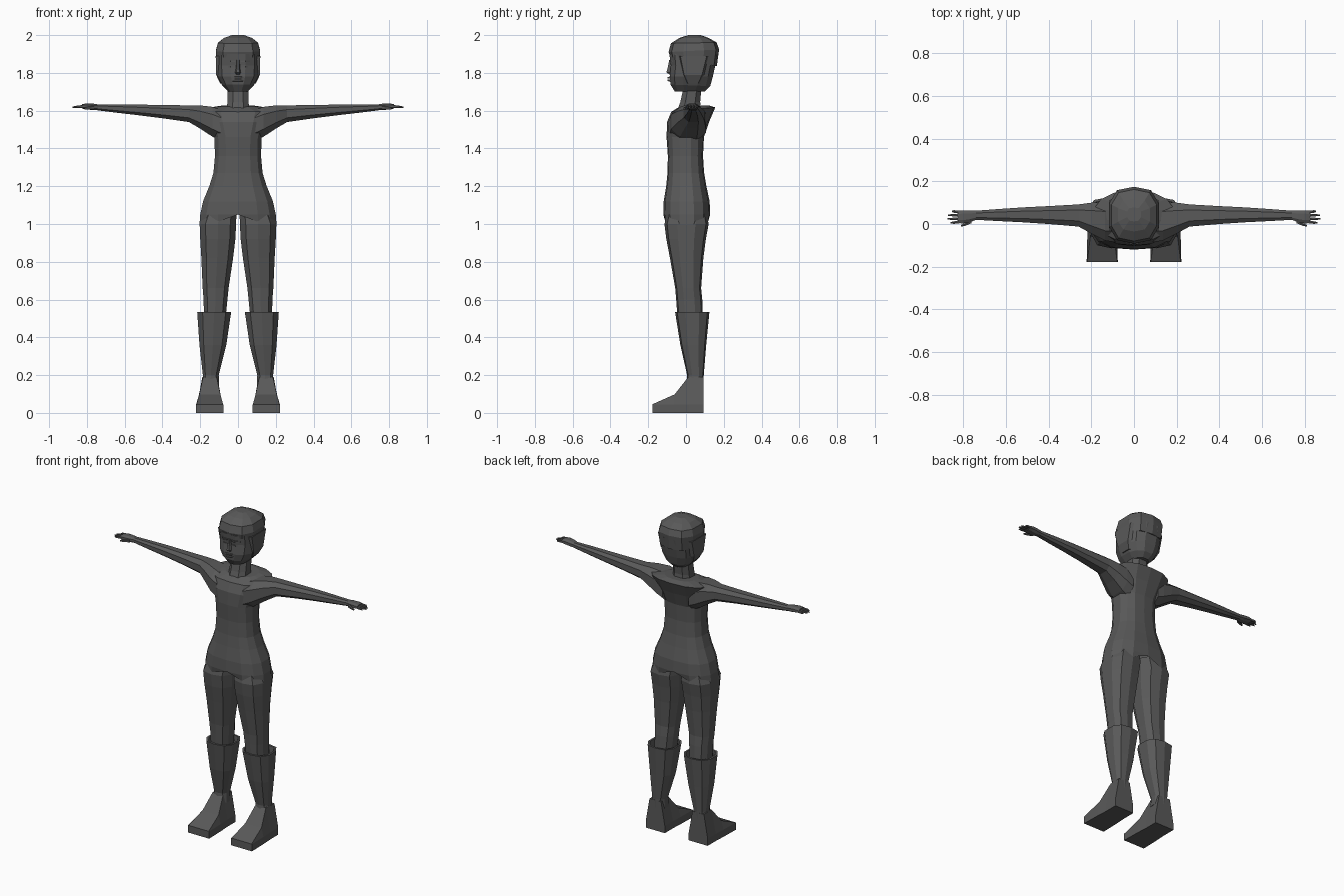
import bpy, bmesh, math
from mathutils import Vector

mat = bpy.data.materials.new("charcoal_grey")
mat.diffuse_color = (0.1, 0.1, 0.1, 1)


def loft(name, rings, caps=(True, True), side=1):
    """Skin a list of equal-length point rings; side=-1 mirrors in x."""
    bm = bmesh.new()
    vs = [[bm.verts.new((side * p[0], p[1], p[2])) for p in r] for r in rings]
    n = len(vs[0])
    for a, b in zip(vs, vs[1:]):
        for i in range(n):
            j = (i + 1) % n
            bm.faces.new((a[i], a[j], b[j], b[i]))
    for use, r in zip(caps, (vs[0], vs[-1])):
        if use:
            bm.faces.new(r)
    bmesh.ops.recalc_face_normals(bm, faces=bm.faces)
    me = bpy.data.meshes.new(name)
    bm.to_mesh(me)
    bm.free()
    me.materials.append(mat)
    ob = bpy.data.objects.new(name, me)
    bpy.context.collection.objects.link(ob)
    return ob


def oval(a0, a1, b0, b1, n=12, p=0.8):
    """Rounded-box outline spanning a0..a1 and b0..b1."""
    out = []
    for i in range(n):
        t = 2 * math.pi * (i + 0.5) / n
        c, s = math.cos(t), math.sin(t)
        k = math.cos(math.pi / n) ** p
        c = math.copysign(min(1, abs(c) ** p / k), c)
        s = math.copysign(min(1, abs(s) ** p / k), s)
        out.append(((a0 + a1) / 2 + (a1 - a0) / 2 * c, (b0 + b1) / 2 + (b1 - b0) / 2 * s))
    return out


def level(z, x0, x1, y0, y1, n=12, p=0.8, tilt=0):
    """Horizontal ring, optionally rising toward the back."""
    return [(x, y, z + tilt * y) for x, y in oval(x0, x1, y0, y1, n, p)]


def upright(x, y0, y1, z0, z1, n=8, p=0.8):
    """Ring across an arm."""
    return [(x, y, z) for y, z in oval(y0, y1, z0, z1, n, p)]


# Tunic torso: z, half width, front, back
body = [(1.05, .2, -.12, .128), (1.12, .185, -.118, .125), (1.2, .152, -.105, .108),
        (1.27, .13, -.098, .096), (1.36, .122, -.096, .09), (1.46, .125, -.103, .095),
        (1.54, .155, -.1, .122)]
rings = [level(z, -w, w, f, b, 14) for z, w, f, b in body]
hem = [(x * 1.02, y * .97, 1.05 - .055 * min(1, abs(x) / .15)) for x, y, z in rings[0]]
rings = [hem] + rings + [level(1.602, -.19, .19, -.078, .155, 14, .9, .1),
                         level(1.622, -.1, .1, -.035, .12, 14, .9, .05)]
loft("tunic", rings, (False, True))

# Neck, leaning forward as it descends
loft("neck", [level(1.58, -.062, .062, -.055, .085, 8), level(1.645, -.056, .056, -.03, .075, 8),
              level(1.76, -.054, .054, -.005, .085, 8)])

# Head: z, half width, front, back, tilt
head = [(1.702, .052, -.06, .1, .0), (1.735, .083, -.082, .128, -.04), (1.78, .107, -.086, .142, 0),
        (1.84, .112, -.08, .155, 0), (1.9, .112, -.088, .166, 0)]
loft("head", [level(z, -w, w, f, b, 12, .8, t) for z, w, f, b, t in head])

# Hair cap with a slightly overhanging fringe
hair = [(1.868, .113, -.084, .163, -.2), (1.915, .117, -.092, .175, .05), (1.958, .106, -.08, .162, .02),
        (1.985, .074, -.035, .12, 0), (2.0, .032, .012, .078, 0)]
loft("hair", [level(z, -w, w, f, b, 10, .8, t) for z, w, f, b, t in hair])

# Hair panels in front of and around the sides
for s, tag in ((1, "right"), (-1, "left")):
    panel = [(1.745, .095, -.005, .095), (1.79, .116, -.025, .115), (1.89, .118, -.045, .14)]
    loft("hair_side_" + tag, [[(.06, a, z), (x, a + .015, z), (x, b - .03, z), (.06, b, z)]
                              for z, x, a, b in panel], side=s)
    # Brow and closed eyelid
    for part, z, d, h in (("brow", 1.862, -.092, .007), ("eyelid", 1.833, -.085, .006)):
        loft(part + "_" + tag, [[(x, y, z - h), (x, d + k, z - h * .6), (x, d + k, z + h * .6), (x, y, z + h)]
                                for x, y, k in ((.014, -.06, .002), (.04, -.055, .002), (.064, -.04, .022))],
             side=s)

# Nose and lips
loft("nose", [[(-w, -.07, z), (-w * .4, y, z), (w * .4, y, z), (w, -.07, z)]
              for z, w, y in ((1.792, .018, -.088), (1.803, .02, -.104), (1.83, .013, -.096),
                              (1.868, .012, -.089))])
for part, z in (("upper_lip", 1.775), ("lower_lip", 1.76)):
    loft(part, [[(x, -.06, z - .007), (x, y, z - .004), (x, y, z + .004), (x, -.06, z + .007)]
                for x, y in ((-.034, -.082), (-.012, -.097), (.012, -.097), (.034, -.082))])

for s, tag in ((1, "right"), (-1, "left")):
    # Arm: x, front, back, bottom, top
    arm = [(.09, -.085, .105, 1.44, 1.605), (.135, -.078, .105, 1.462, 1.62),
           (.2, -.045, .1, 1.505, 1.628), (.26, -.012, .092, 1.54, 1.628),
           (.4, .0, .084, 1.56, 1.63), (.52, .008, .078, 1.575, 1.632),
           (.64, .014, .07, 1.589, 1.633), (.745, .02, .062, 1.602, 1.633)]
    loft("arm_" + tag, [upright(*a) for a in arm], side=s)
    # Hand
    palm = [(.74, .02, .062, 1.603, 1.633), (.77, .008, .064, 1.603, 1.638),
            (.8, .003, .064, 1.607, 1.639), (.825, .004, .062, 1.611, 1.634)]
    loft("hand_" + tag, [upright(*a) for a in palm], side=s)
    # Four fingers
    for i, tip in enumerate((.86, .875, .872, .855)):
        y = .011 + i * .0145
        e = y + (i - 1.5) * .003
        loft("finger_%d_%s" % (i + 1, tag),
             [upright(.815, y - .007, y + .007, 1.614, 1.63, 6),
              upright(.845, e - .006, e + .006, 1.614, 1.628, 6),
              upright(tip, e - .003, e + .003, 1.615, 1.622, 6)], side=s)
    # Thumb
    loft("thumb_" + tag, [upright(.762, .004, .024, 1.606, 1.626, 6),
                          upright(.79, -.008, .006, 1.606, 1.622, 6),
                          upright(.812, -.013, -.005, 1.607, 1.617, 6)], side=s)

    # Leg: z, inner, outer, front, back
    leg = [(1.075, .008, .175, -.095, .105), (1.0, .01, .203, -.114, .12), (.92, .014, .2, -.104, .105),
           (.82, .026, .194, -.085, .092), (.66, .05, .187, -.057, .08), (.6, .056, .182, -.052, .086),
           (.5, .066, .18, -.045, .09)]
    loft("leg_" + tag, [level(z, a, b, f, k, 10) for z, a, b, f, k in leg], side=s)

    # Boot shaft with a recessed open top
    shaft = [(.46, .058, .192, -.035, .105), (.535, .046, .204, -.045, .112), (.535, .036, .216, -.058, .124),
             (.36, .062, .204, -.03, .107), (.2, .102, .186, .006, .094), (.14, .1, .19, .0, .092)]
    loft("boot_shaft_" + tag, [level(z, a, b, f, k, 10) for z, a, b, f, k in shaft], (False, True), s)

    # Boot foot: wedge from heel to flat toe (y, bottom half width, top half width, height)
    c = .149
    foot = [(.092, .066, .04, .19), (.012, .066, .036, .19), (-.06, .07, .056, .098), (-.178, .073, .07, .045)]
    loft("boot_foot_" + tag, [[(c - w, y, 0), (c - w, y, min(h, .045)), (c - t, y, h),
                               (c + t, y, h), (c + w, y, min(h, .045)), (c + w, y, 0)]
                              for y, w, t, h in [(y, w, t, h if h > .05 else .0455) for y, w, t, h in foot]],
         side=s)
